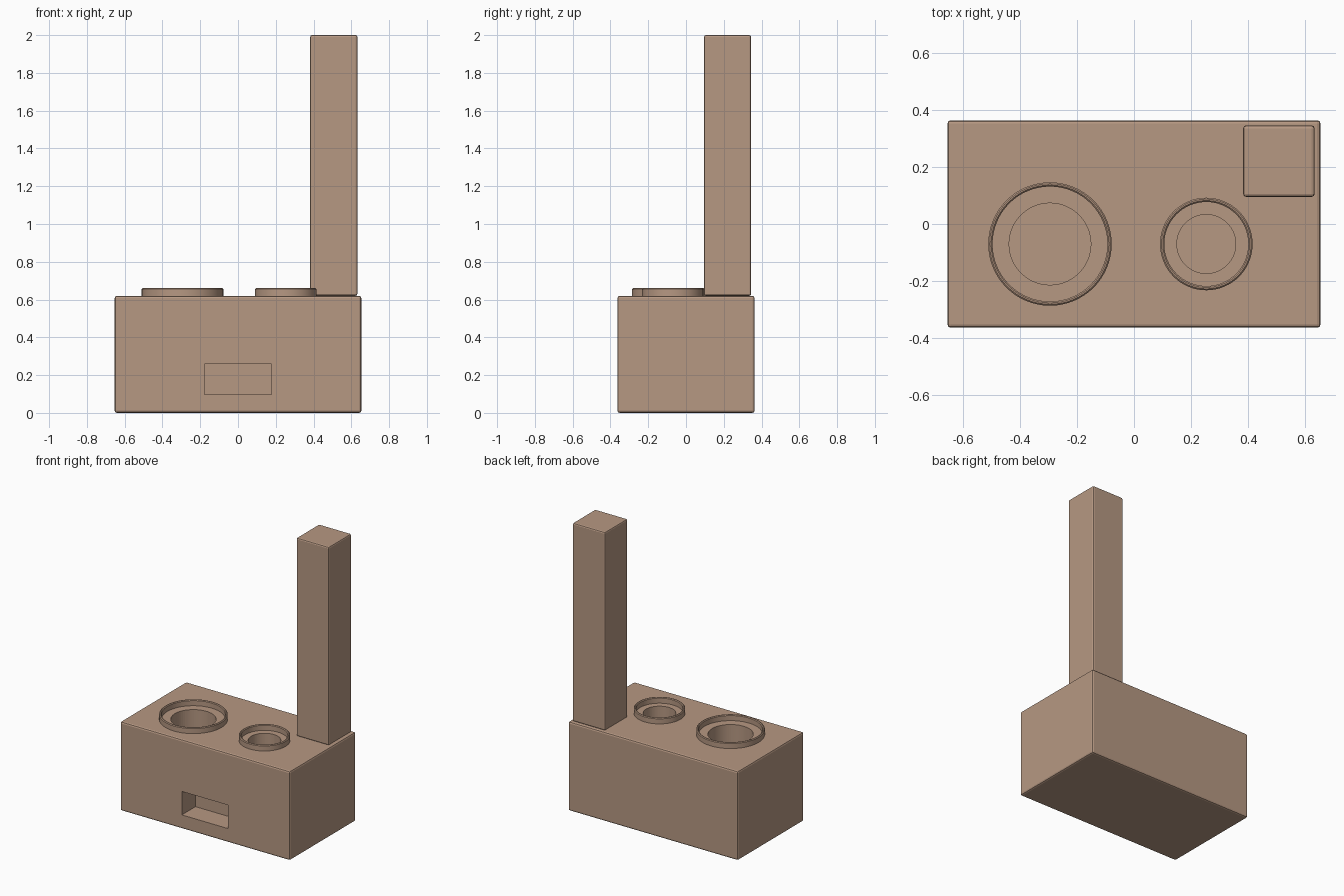
import bpy, bmesh, math

if "Cube" in bpy.data.objects:
    bpy.data.objects.remove(bpy.data.objects["Cube"])

clay = bpy.data.materials.new("clay_brown")
clay.diffuse_color = (0.47, 0.315, 0.225, 1)
clay.use_nodes = True
clay.node_tree.nodes["Principled BSDF"].inputs["Base Color"].default_value = clay.diffuse_color


def add_object(name, bm):
    bmesh.ops.recalc_face_normals(bm, faces=bm.faces)
    mesh = bpy.data.meshes.new(name)
    bm.to_mesh(mesh)
    bm.free()
    mesh.materials.append(clay)
    obj = bpy.data.objects.new(name, mesh)
    bpy.context.collection.objects.link(obj)
    return obj


def box(name, lo, hi, bevel=0.0):
    bm = bmesh.new()
    bmesh.ops.create_cube(bm, size=1)
    for v in bm.verts:
        v.co = [(a + b) / 2 + c * (b - a) for a, b, c in zip(lo, hi, v.co)]
    obj = add_object(name, bm)
    if bevel:
        mod = obj.modifiers.new("soft_edges", 'BEVEL')
        mod.width, mod.segments = bevel, 2
    return obj


def lathe(name, profile, centre, steps=64):
    """Spin a closed (radius, z) profile about a vertical axis."""
    bm = bmesh.new()
    cx, cy = centre
    rings = [[bm.verts.new((cx + r * math.cos(2 * math.pi * i / steps),
                            cy + r * math.sin(2 * math.pi * i / steps), z))
              for r, z in profile] for i in range(steps)]
    n = len(profile)
    for i in range(steps):
        a, b = rings[i], rings[(i + 1) % steps]
        for j in range(n):
            k = (j + 1) % n
            bm.faces.new((a[j], b[j], b[k], a[k]))
    obj = add_object(name, bm)
    obj.data.shade_smooth()
    obj.data.set_sharp_from_angle(angle=math.radians(30))
    return obj


def cylinder(name, radius, z0, z1, centre):
    bm = bmesh.new()
    bmesh.ops.create_cone(bm, cap_ends=True, segments=64, radius1=radius,
                          radius2=radius, depth=z1 - z0)
    bmesh.ops.translate(bm, verts=bm.verts, vec=(*centre, (z0 + z1) / 2))
    return add_object(name, bm)


def cut(target, cutter):
    mod = target.modifiers.new(cutter.name, 'BOOLEAN')
    mod.operation, mod.solver, mod.object = 'DIFFERENCE', 'EXACT', cutter
    cutter.hide_render = True
    cutter.hide_set(True)


TOP = 0.62

# Stove block and chimney
body = box("stove_body", (-0.653, -0.363, 0), (0.653, 0.363, TOP), 0.012)
box("chimney", (0.382, 0.095, TOP), (0.632, 0.345, 2.0), 0.01)

# Fuel opening in the front
cut(body, box("fuel_opening_cutter", (-0.178, -0.5, 0.097), (0.178, -0.213, 0.26)))

# Two burners: a sunken hole with a raised rim around it
for side, centre, r, hole in (("large", (-0.294, -0.07), 0.216, 0.143),
                              ("small", (0.253, -0.07), 0.162, 0.103)):
    cut(body, cylinder(side + "_burner_cutter", hole, TOP - 0.2, TOP + 0.1, centre))
    h = TOP + 0.04
    lathe(side + "_burner_rim",
          [(r, TOP - 0.01), (r, h - 0.005), (r - 0.005, h), (r - 0.01, h),
           (r - 0.015, h - 0.005), (r - 0.015, TOP - 0.01)], centre)
